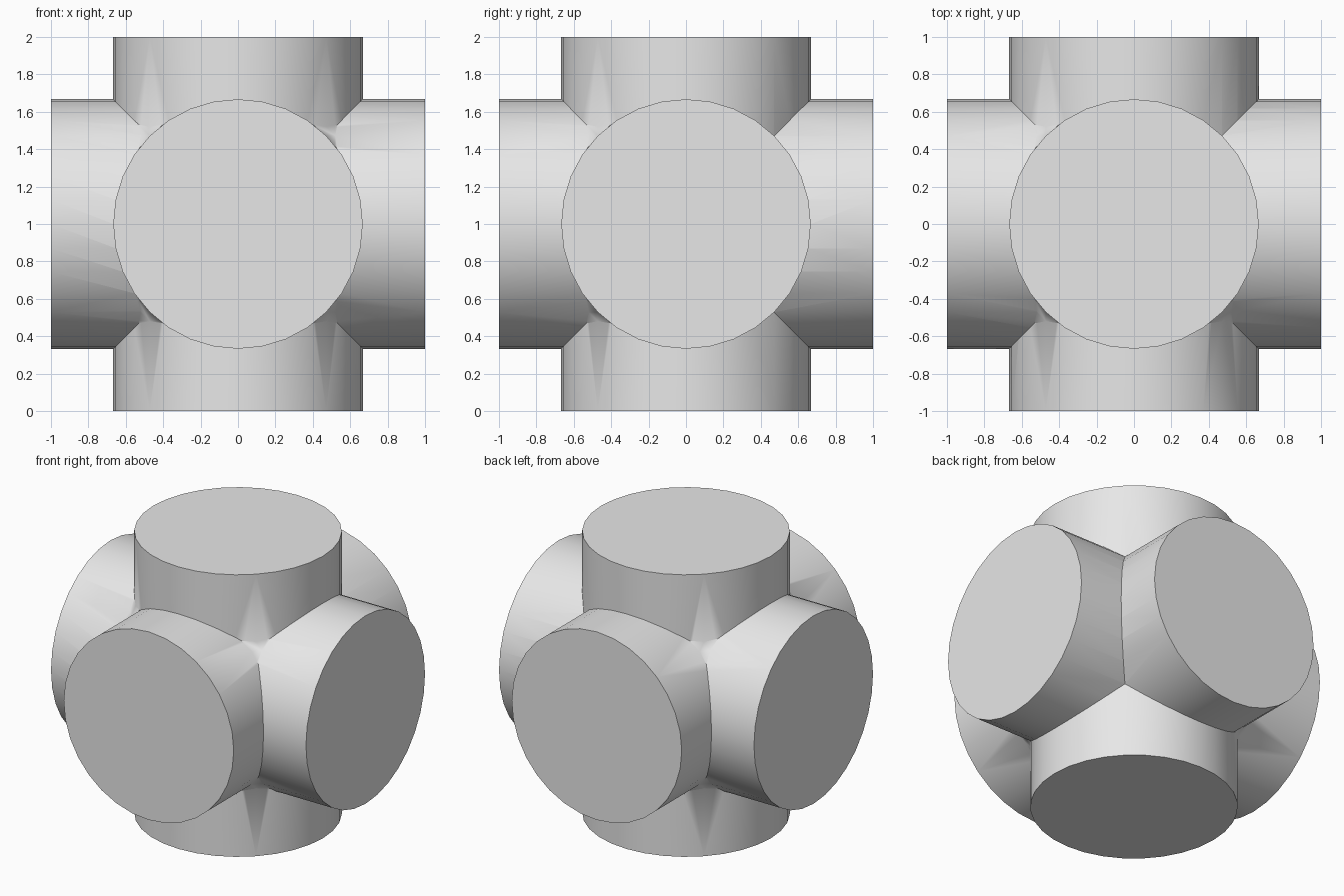
import bpy
import bmesh
import math
from itertools import product
from mathutils import Matrix, Vector

RADIUS = 0.667
LENGTH = 2.0
SIDES = 32
CENTRE = Vector((0, 0, 1))

old = bpy.data.objects.get("Cube")
if old:
    bpy.data.objects.remove(old, do_unlink=True)

grey = bpy.data.materials.new("plain grey")
grey.use_nodes = True
grey.diffuse_color = (0.8, 0.8, 0.8, 1)
for node in grey.node_tree.nodes:
    if node.type == 'BSDF_PRINCIPLED':
        node.inputs["Base Color"].default_value = (0.8, 0.8, 0.8, 1)


def add_object(name, bm):
    bmesh.ops.recalc_face_normals(bm, faces=bm.faces)
    mesh = bpy.data.meshes.new(name)
    bm.to_mesh(mesh)
    bm.free()
    mesh.materials.append(grey)
    obj = bpy.data.objects.new(name, mesh)
    obj.location = CENTRE
    bpy.context.collection.objects.link(obj)
    return obj


def tube(name, rotation):
    bm = bmesh.new()
    bmesh.ops.create_cone(bm, cap_ends=True, segments=SIDES, radius1=RADIUS,
                          radius2=RADIUS, depth=LENGTH, matrix=rotation)
    return add_object(name, bm)


def corner_fill(name, signs):
    # small triangular web closing the pocket where three tubes meet
    wide, narrow = 0.53, 0.403
    points = [(wide, wide, narrow), (wide, narrow, wide), (narrow, wide, wide),
              (0.1, 0.1, 0.1)]
    bm = bmesh.new()
    for p in points:
        bm.verts.new([s * c for s, c in zip(signs, p)])
    bmesh.ops.convex_hull(bm, input=bm.verts)
    return add_object(name, bm)


# three crossing tubes
body = tube("crossed_tubes", Matrix.Identity(4))
parts = [tube("side_tube", Matrix.Rotation(math.pi / 2, 4, 'Y')),
         tube("front_tube", Matrix.Rotation(math.pi / 2, 4, 'X'))]

# webs in every pocket except the two at the back on the +x side
for signs in product((-1, 1), repeat=3):
    if signs[:2] != (1, 1):
        parts.append(corner_fill("corner_web", signs))

# fuse everything into one solid
bpy.ops.object.select_all(action='DESELECT')
bpy.context.view_layer.objects.active = body
body.select_set(True)
for part in parts:
    mod = body.modifiers.new("fuse", 'BOOLEAN')
    mod.operation = 'UNION'
    mod.solver = 'EXACT'
    mod.object = part
    bpy.ops.object.modifier_apply(modifier=mod.name)
    bpy.data.objects.remove(part, do_unlink=True)

# round walls, crisp seams and flat ends
bpy.ops.object.shade_smooth_by_angle(angle=math.radians(38))
